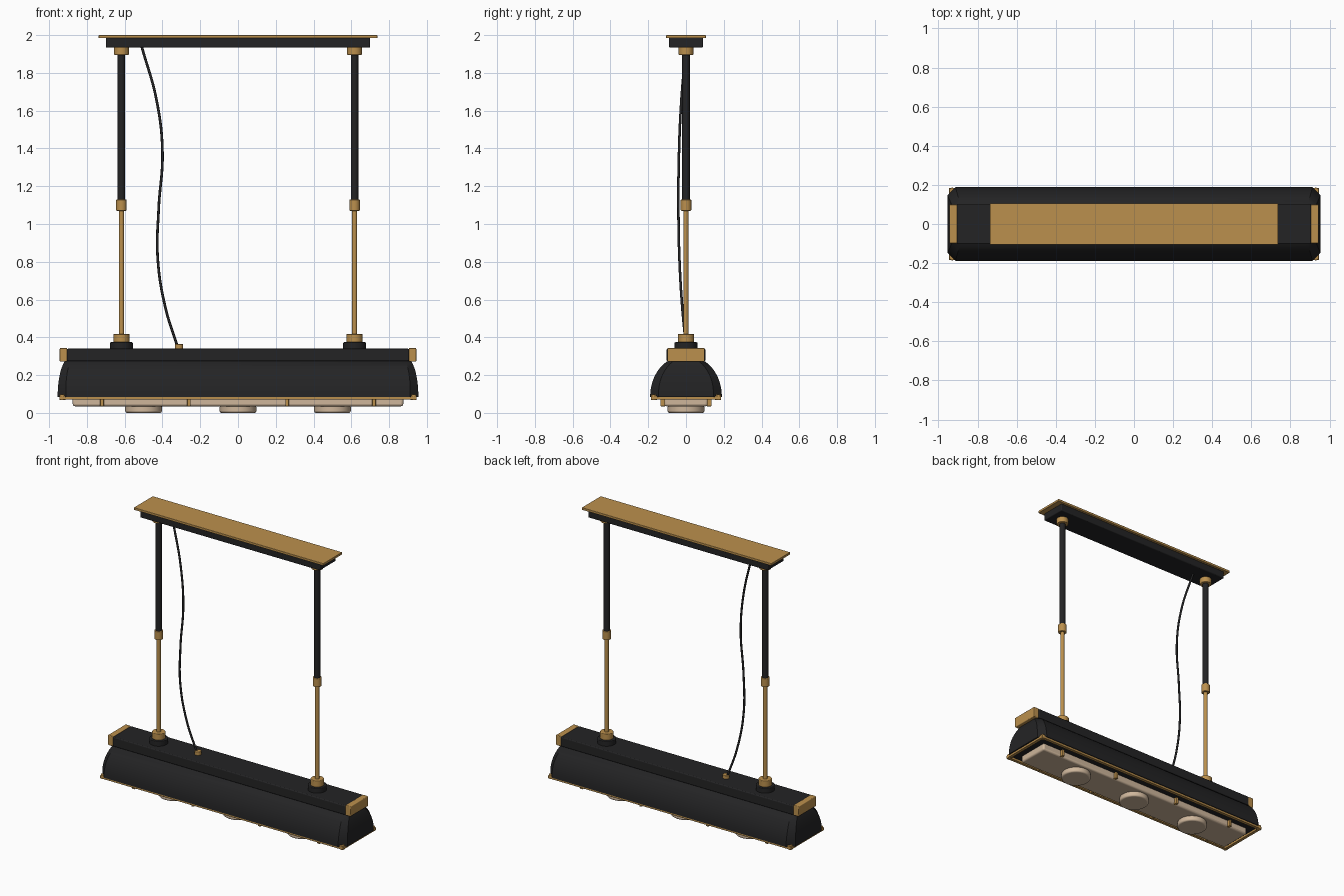
import bpy, bmesh, math
from mathutils import Vector

if "Cube" in bpy.data.objects:
    bpy.data.objects.remove(bpy.data.objects["Cube"], do_unlink=True)


def material(name, colour, rough, metal=0.0):
    m = bpy.data.materials.new(name)
    m.use_nodes = True
    m.diffuse_color = (*colour, 1)
    node = next(n for n in m.node_tree.nodes if n.type == 'BSDF_PRINCIPLED')
    node.inputs["Base Color"].default_value = (*colour, 1)
    node.inputs["Roughness"].default_value = rough
    node.inputs["Metallic"].default_value = metal
    return m


BLACK = material("matte black", (0.017, 0.017, 0.018), 0.6)
BRASS = material("aged brass", (0.50, 0.28, 0.075), 0.4)
GLASS = material("warm diffuser", (0.62, 0.47, 0.33), 0.5)


def finish(name, bm, mat, bevel=0.0, smooth=True):
    bmesh.ops.recalc_face_normals(bm, faces=bm.faces)
    mesh = bpy.data.meshes.new(name)
    bm.to_mesh(mesh)
    bm.free()
    mesh.materials.append(mat)
    ob = bpy.data.objects.new(name, mesh)
    bpy.context.collection.objects.link(ob)
    if bevel:
        mod = ob.modifiers.new("soft edges", 'BEVEL')
        mod.width, mod.segments = bevel, 3
        mod.limit_method = 'ANGLE'
    if smooth:
        bpy.ops.object.select_all(action='DESELECT')
        ob.select_set(True)
        bpy.context.view_layer.objects.active = ob
        bpy.ops.object.shade_smooth_by_angle(angle=math.radians(30))
    return ob


def box(name, centre, size, mat, bevel=0.004):
    bm = bmesh.new()
    bmesh.ops.create_cube(bm, size=1)
    for v in bm.verts:
        v.co = Vector(centre) + Vector(a * b for a, b in zip(v.co, size))
    return finish(name, bm, mat, bevel)


def cylinder(name, x, y, z0, z1, r, mat, bevel=0.0, sides=32):
    bm = bmesh.new()
    bmesh.ops.create_cone(bm, cap_ends=True, segments=sides, radius1=r, radius2=r, depth=z1 - z0)
    bmesh.ops.translate(bm, verts=bm.verts, vec=(x, y, (z0 + z1) / 2))
    return finish(name, bm, mat, bevel)


def loft(name, rings, mat):
    """Stack chamfered rectangles (half x, half y, chamfer, z) into a solid."""
    bm = bmesh.new()
    loops = []
    for hx, hy, c, z in rings:
        corners = [(hx, c - hy), (hx, hy - c), (hx - c, hy), (c - hx, hy),
                   (-hx, hy - c), (-hx, c - hy), (c - hx, -hy), (hx - c, -hy)]
        loops.append([bm.verts.new((x, y, z)) for x, y in corners])
    for a, b in zip(loops, loops[1:]):
        for i in range(8):
            j = (i + 1) % 8
            bm.faces.new((a[i], a[j], b[j], b[i]))
    bm.faces.new(loops[0])
    bm.faces.new(loops[-1])
    return finish(name, bm, mat)


# Ceiling canopy
box("ceiling_plate", (0, 0, 1.992), (1.475, 0.21, 0.016), BRASS, 0.002)
box("canopy_body", (0, 0, 1.96), (1.40, 0.18, 0.052), BLACK, 0.006)

# Telescopic hanging rods
for side, x in (("right", -0.617), ("left", 0.617)):
    cylinder(f"{side}_top_collar", x, 0, 1.895, 1.936, 0.039, BRASS, 0.004)
    cylinder(f"{side}_upper_tube", x, 0, 1.12, 1.90, 0.020, BLACK)
    cylinder(f"{side}_coupling", x, 0, 1.07, 1.13, 0.028, BRASS, 0.004)
    cylinder(f"{side}_lower_rod", x, 0, 0.40, 1.08, 0.014, BRASS)
    cylinder(f"{side}_rod_cup", x, 0, 0.373, 0.418, 0.043, BRASS, 0.004)
    cylinder(f"{side}_rod_base", x, 0, 0.33, 0.374, 0.060, BLACK, 0.004)

# Power cord with its grommet
curve = bpy.data.curves.new("power_cord", 'CURVE')
curve.dimensions = '3D'
curve.bevel_depth = 0.007
curve.bevel_resolution = 3
curve.resolution_u = 16
path = [(-0.51, 0, 1.94), (-0.43, -0.025, 1.65), (-0.40, -0.037, 1.38),
        (-0.42, -0.04, 1.08), (-0.425, -0.035, 0.82), (-0.385, -0.02, 0.56), (-0.32, 0, 0.35)]
spline = curve.splines.new('BEZIER')
spline.bezier_points.add(len(path) - 1)
for p, co in zip(spline.bezier_points, path):
    p.co = co
    p.handle_left_type = p.handle_right_type = 'AUTO'
curve.materials.append(BLACK)
bpy.context.collection.objects.link(bpy.data.objects.new("power_cord", curve))
cylinder("cord_grommet", -0.312, 0, 0.33, 0.364, 0.022, BRASS, 0.003)

# Curved shade, its flat spine and brass end caps
steps = 10
rings = []
for i in range(steps + 1):
    t = math.radians(68) * i / steps
    rings.append((0.87 + 0.085 * math.cos(t * 0.9), 0.02 + 0.17 * math.cos(t),
                  0.045 - 0.015 * i / steps, 0.085 + 0.213 * math.sin(t)))
loft("shade", rings, BLACK)
box("shade_spine", (0, 0, 0.307), (1.81, 0.205, 0.066), BLACK, 0.006)
for side, s in (("right", -1), ("left", 1)):
    box(f"{side}_end_cap", (s * 0.924, 0, 0.307), (0.04, 0.198, 0.072), BRASS, 0.005)

# Brass rim frame with corner studs
for side, s in (("right", -1), ("left", 1)):
    box(f"{side}_rim", (s * 0.935, 0, 0.08), (0.022, 0.37, 0.018), BRASS, 0.002)
for side, s in (("front", -1), ("back", 1)):
    box(f"{side}_rim", (0, s * 0.174, 0.08), (1.89, 0.022, 0.018), BRASS, 0.002)
    for x in (-0.93, 0.93):
        cylinder(f"{side}_corner_stud", x, s * 0.17, 0.068, 0.098, 0.016, BRASS, 0.003, 16)
    # Diffuser clips
    for x in (-0.72, -0.26, 0.26, 0.72):
        box(f"{side}_diffuser_clip", (x, s * 0.122, 0.058), (0.019, 0.028, 0.046), BRASS, 0.003)

# Diffuser panel and round lamp lenses
box("diffuser_panel", (0, 0, 0.061), (1.75, 0.23, 0.052), GLASS, 0.012)
for name, x in (("right", -0.5), ("middle", 0), ("left", 0.5)):
    cylinder(f"{name}_lens", x, 0, 0.0, 0.04, 0.097, GLASS, 0.010, 48)
